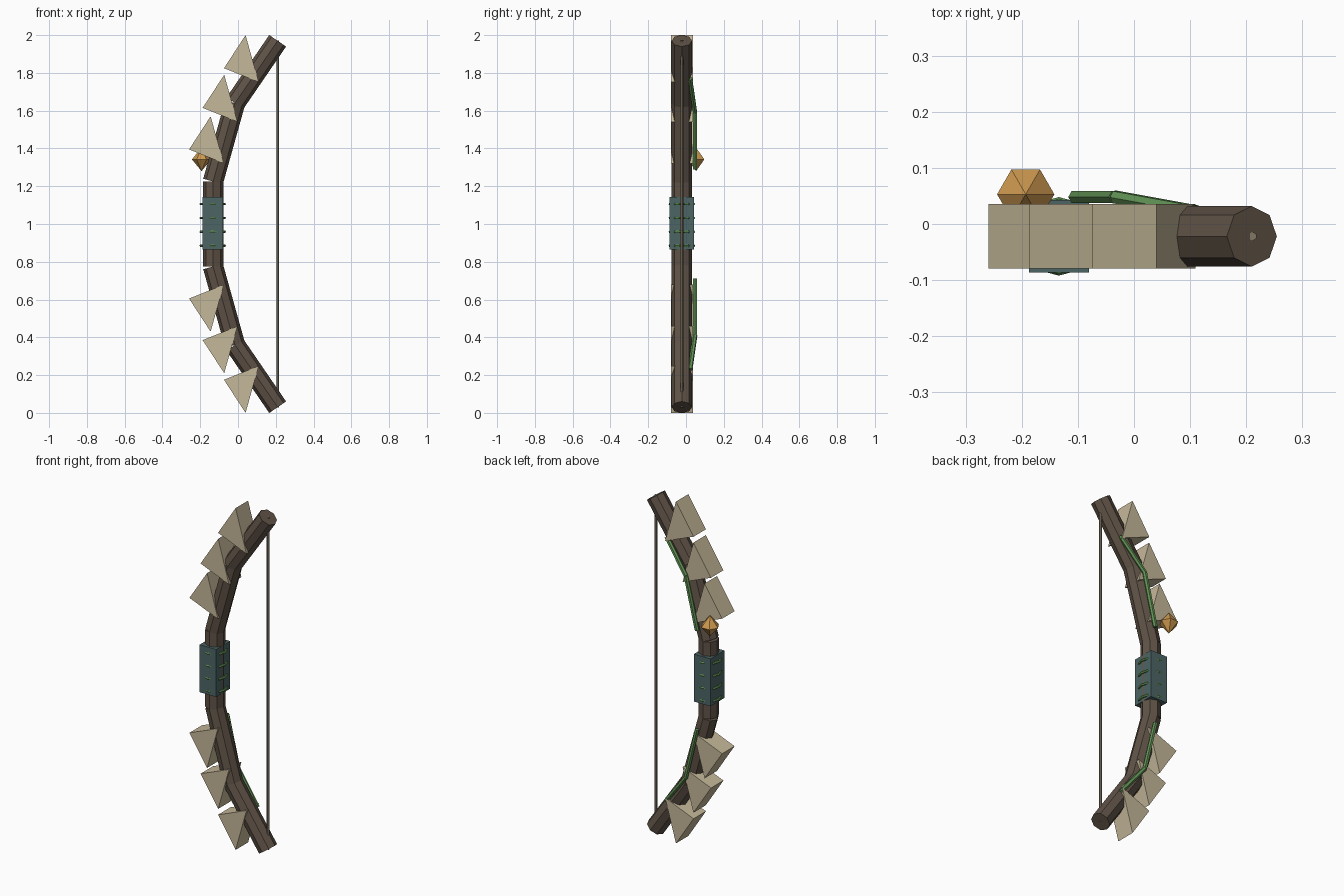
import bpy, math
from mathutils import Vector, Matrix

if "Cube" in bpy.data.objects:
    bpy.data.objects.remove(bpy.data.objects["Cube"])

YC = -0.022          # depth centre of the bow
GX = -0.132          # grip centre in x


def material(name, rgb):
    m = bpy.data.materials.new(name)
    m.diffuse_color = (*rgb, 1)
    m.use_nodes = True
    m.node_tree.nodes["Principled BSDF"].inputs["Base Color"].default_value = m.diffuse_color
    return m


WOOD = material("dark_wood", (0.115, 0.085, 0.062))
BONE = material("bone", (0.56, 0.48, 0.32))
WRAP = material("teal_wrap", (0.075, 0.13, 0.13))
VINE = material("vine_green", (0.12, 0.29, 0.09))
GEM = material("amber", (0.62, 0.32, 0.08))
CORD = material("cord", (0.22, 0.18, 0.13))


def finish(name, mat):
    ob = bpy.context.object
    ob.name = name
    ob.data.materials.append(mat)
    return ob


def mirror_z(z, side):
    return 1 + side * (z - 1)


def rod(name, a, b, radius, sides, mat, spin=0.0):
    """Straight prism between two points."""
    a, b = Vector(a), Vector(b)
    d = b - a
    bpy.ops.mesh.primitive_cylinder_add(vertices=sides, radius=radius, depth=d.length)
    ob = finish(name, mat)
    rot = Vector((0, 0, 1)).rotation_difference(d.normalized()).to_matrix().to_4x4()
    ob.matrix_world = Matrix.Translation((a + b) / 2) @ rot @ Matrix.Rotation(spin, 4, 'Z')
    return ob


def wedge(name, tri, y0, y1, mat):
    """Triangular prism extruded along y."""
    verts = [(x, y, z) for y in (y0, y1) for x, z in tri]
    faces = [(0, 1, 2), (5, 4, 3)] + [(i, i + 3, (i + 1) % 3 + 3, (i + 1) % 3) for i in range(3)]
    me = bpy.data.meshes.new(name)
    me.from_pydata(verts, [], faces)
    ob = bpy.data.objects.new(name, me)
    bpy.context.collection.objects.link(ob)
    bpy.context.view_layer.objects.active = ob
    bpy.ops.object.select_all(action='DESELECT')
    ob.select_set(True)
    bpy.ops.object.mode_set(mode='EDIT')
    bpy.ops.mesh.select_all(action='SELECT')
    bpy.ops.mesh.normals_make_consistent(inside=False)
    bpy.ops.object.mode_set(mode='OBJECT')
    me.materials.append(mat)


# Grip core
rod("grip_core", (GX, YC, 0.775), (GX, YC, 1.225), 0.054, 8, WOOD)

limb_path = [(GX, 1.225), (-0.016, 1.64), (0.21, 1.97)]
vine_path = [(-0.105, 0.048, 1.29), (-0.033, 0.048, 1.59), (0.11, 0.022, 1.77)]
spike_tri = [(-0.259, 1.395), (-0.145, 1.57), (-0.075, 1.321)]
spike_shift = [(0, 0), (0.072, 0.22), (0.185, 0.43)]

for side, tag in ((1, "upper"), (-1, "lower")):
    # Limb segments
    for i, (a, b) in enumerate(zip(limb_path, limb_path[1:])):
        rod(f"{tag}_limb_{i + 1}", (a[0], YC, mirror_z(a[1], side)),
            (b[0], YC, mirror_z(b[1], side)), 0.054, 8, WOOD)
    # Vine running along the back of the limb
    pts = [(x, y, mirror_z(z, side)) for x, y, z in vine_path]
    for i in range(2):
        rod(f"{tag}_vine_{i + 1}", pts[i], pts[i + 1], 0.0125, 6, VINE, math.pi / 6)
    # Bone spikes on the outer edge
    for i, (dx, dz) in enumerate(spike_shift):
        tri = [(x + dx, mirror_z(z + dz, side)) for x, z in spike_tri]
        wedge(f"{tag}_spike_{i + 1}", tri, -0.079, 0.036, BONE)

# Wrapped handle
bpy.ops.mesh.primitive_cube_add(size=1, location=(-0.134, YC, 1.004))
finish("handle_wrap", WRAP).scale = (0.107, 0.129, 0.278)

# Binding rings
for i in range(4):
    bpy.ops.mesh.primitive_torus_add(major_segments=12, minor_segments=6, major_radius=0.063,
                                     minor_radius=0.007, location=(-0.134, YC, 0.885 + i * 0.0735))
    finish(f"binding_ring_{i + 1}", VINE)

# Bowstring
rod("bowstring", (0.211, YC, 0.028), (0.211, YC, 1.972), 0.008, 6, CORD)

# Hexagonal amber gem: two stacked cones
for flip, tag in ((0, "top"), (math.pi, "bottom")):
    s = 1 if flip == 0 else -1
    bpy.ops.mesh.primitive_cone_add(vertices=6, radius1=0.051, radius2=0, depth=0.062,
                                    location=(-0.193, 0.053, 1.342 + s * 0.031),
                                    rotation=(flip, 0, math.pi / 6))
    finish(f"gem_{tag}", GEM)
